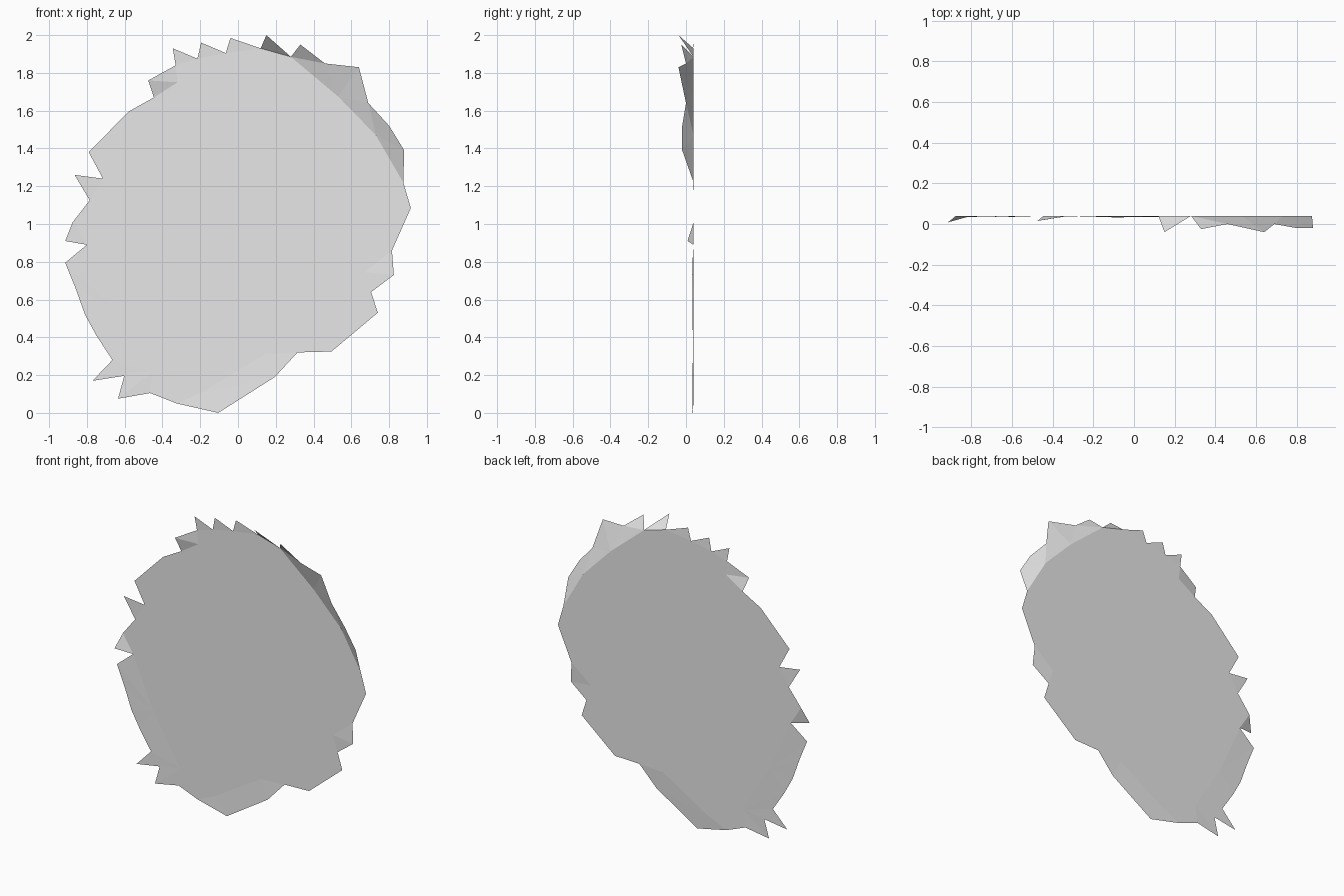
import bpy, bmesh

if "Cube" in bpy.data.objects:
    bpy.data.objects.remove(bpy.data.objects["Cube"])

BACK = 0.04  # depth of the flat part of the sheet

# Flat middle of the torn sheet, (x, z) clockwise from the top
CORE = [(.12, 1.93), (.28, 1.885), (.53, 1.675), (.73, 1.47), (.875, 1.22),
        (.915, 1.085), (.815, .86), (.67, .745), (.705, .64), (.74, .53),
        (.495, .325), (.315, .32), (.14, .31), (-.19, .11), (-.325, .05),
        (-.465, .105), (-.45, .22), (-.65, .55), (-.8, .89), (-.875, 1.01),
        (-.785, 1.125), (-.715, 1.24), (-.79, 1.38), (-.58, 1.595),
        (-.445, 1.67), (-.32, 1.75), (-.33, 1.84), (-.215, 1.875), (-.065, 1.905)]

# Bent rim points, (x, z): depth
RIM = {
    # upper right curl
    (.15, 2.0): -.04, (.33, 1.95): -.025, (.46, 1.85): .0, (.64, 1.83): -.04,
    (.69, 1.64): .0, (.80, 1.52): -.02, (.88, 1.39): -.02,
    # lower right corner
    (.825, .73): .033,
    # bottom lip
    (.195, .19): .034, (-.105, 0): .033,
    # lower left fringe
    (-.635, .075): .034, (-.6, .205): .037, (-.77, .17): .034, (-.665, .28): .036,
    (-.75, .41): .036, (-.81, .52): .035, (-.86, .66): .035, (-.915, .795): .034,
    # loose teeth on the left and top
    (-.915, .91): .008, (-.865, 1.26): .036, (-.475, 1.76): .015,
    (-.345, 1.93): .036, (-.195, 1.96): .036, (-.04, 1.985): .036,
}
R = list(RIM)

# Flaps: c = core point index, r = rim point index
FLAPS = ["c0 r0 c1", "c1 r1 r2", "c1 r2 c2", "c2 r2 r3", "c2 r3 r4", "c2 r4 c3",
         "c3 r4 r5", "c3 r5 r6", "c3 r6 c4",
         "c6 r7 c7", "c7 r7 c8",
         "c11 r8 c12", "c12 r8 c13", "c13 r8 r9", "c13 r9 c14",
         "c16 c15 r10", "c16 r10 r11", "c16 r11 r12", "c16 r12 r13",
         "c16 r13 r14", "c16 r14 c17", "c17 r14 r15", "c17 r15 r16",
         "c17 r16 r17", "c17 r17 c18",
         "c18 r18 c19", "c20 r19 c21", "c24 r20 c25", "c25 r20 c26",
         "c26 r21 c27", "c27 r22 c28", "c28 r23 c0"]

bm = bmesh.new()
verts = {f"c{i}": bm.verts.new((x, BACK, z)) for i, (x, z) in enumerate(CORE)}
verts.update({f"r{i}": bm.verts.new((x, RIM[x, z], z)) for i, (x, z) in enumerate(R)})
bm.faces.new([verts[f"c{i}"] for i in range(len(CORE))])
for flap in FLAPS:
    bm.faces.new([verts[k] for k in flap.split()])

# Turn every face toward the front
bm.normal_update()
for f in bm.faces:
    if f.normal.y > 0:
        f.normal_flip()
bmesh.ops.triangulate(bm, faces=[f for f in bm.faces if len(f.verts) > 4])

mesh = bpy.data.meshes.new("torn_sheet")
bm.to_mesh(mesh)
bm.free()
mat = bpy.data.materials.new("light_grey")
mat.diffuse_color = (.8, .8, .8, 1)
mat.use_nodes = True
mat.node_tree.nodes["Principled BSDF"].inputs["Base Color"].default_value = mat.diffuse_color
mesh.materials.append(mat)
bpy.context.collection.objects.link(bpy.data.objects.new("torn_sheet", mesh))
